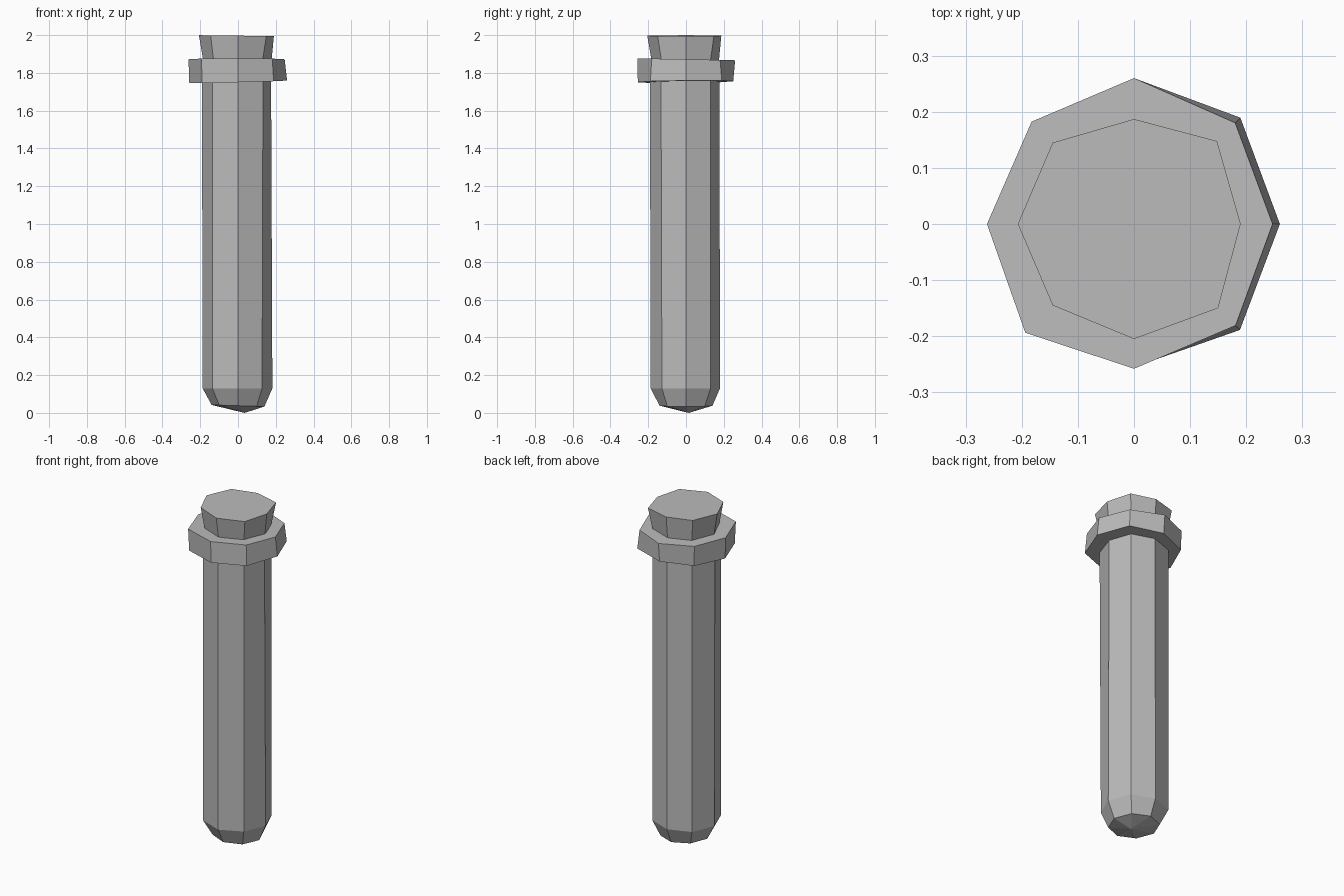
import bpy, bmesh
from math import cos, sin, pi

cube = bpy.data.objects.get("Cube")
if cube:
    bpy.data.objects.remove(cube, do_unlink=True)

grey = bpy.data.materials.new("plain grey")
grey.use_nodes = True
COLOUR = (0.5, 0.5, 0.5, 1)
grey.diffuse_color = COLOUR
grey.node_tree.nodes["Principled BSDF"].inputs["Base Color"].default_value = COLOUR

SIDES = 8


def ring(bm, radii, z, tilt_x=0.0, tilt_y=0.0):
    """Uneven octagon; one radius per corner, starting at +x."""
    verts = []
    for i, r in enumerate(radii):
        a = 2 * pi * i / SIDES
        x, y = r * cos(a), r * sin(a)
        verts.append(bm.verts.new((x, y, z + tilt_x * x + tilt_y * y)))
    return verts


def loft(name, rings, tip=None):
    """Skin the rings from bottom to top, closing the ends with caps or a tip."""
    bm = bmesh.new()
    loops = [ring(bm, *r) for r in rings]
    for low, high in zip(loops, loops[1:]):
        for i in range(SIDES):
            j = (i + 1) % SIDES
            bm.faces.new((low[i], low[j], high[j], high[i]))
    bm.faces.new(loops[-1])
    if tip:
        point = bm.verts.new(tip)
        for i in range(SIDES):
            bm.faces.new((loops[0][(i + 1) % SIDES], loops[0][i], point))
    else:
        bm.faces.new(loops[0][::-1])
    bmesh.ops.recalc_face_normals(bm, faces=bm.faces)
    mesh = bpy.data.meshes.new(name)
    bm.to_mesh(mesh)
    bm.free()
    mesh.materials.append(grey)
    obj = bpy.data.objects.new(name, mesh)
    bpy.context.collection.objects.link(obj)
    return obj


# Long tube with a chamfered, blunt-pointed bottom
loft("tube", [
    ([.14, .14, .14, .14, .14, .14, .14, .14], .038, -.03, .0),
    ([.182, .185, .18, .187, .187, .192, .187, .18], .13),
    ([.175, .183, .177, .187, .191, .192, .191, .187], 1.8),
], tip=(.035, .015, 0))

# Wide uneven collar
loft("collar", [
    ([.26, .268, .25, .255, .258, .268, .255, .267], 1.753, .025, .01),
    ([.247, .255, .26, .258, .262, .274, .258, .256], 1.872, 0, -.02),
])

# Stopper flaring toward the top
loft("stopper", [
    ([.175, .178, .172, .178, .18, .178, .178, .178], 1.84),
    ([.19, .209, .187, .205, .207, .205, .205, .212], 1.997, -.012, 0),
])
